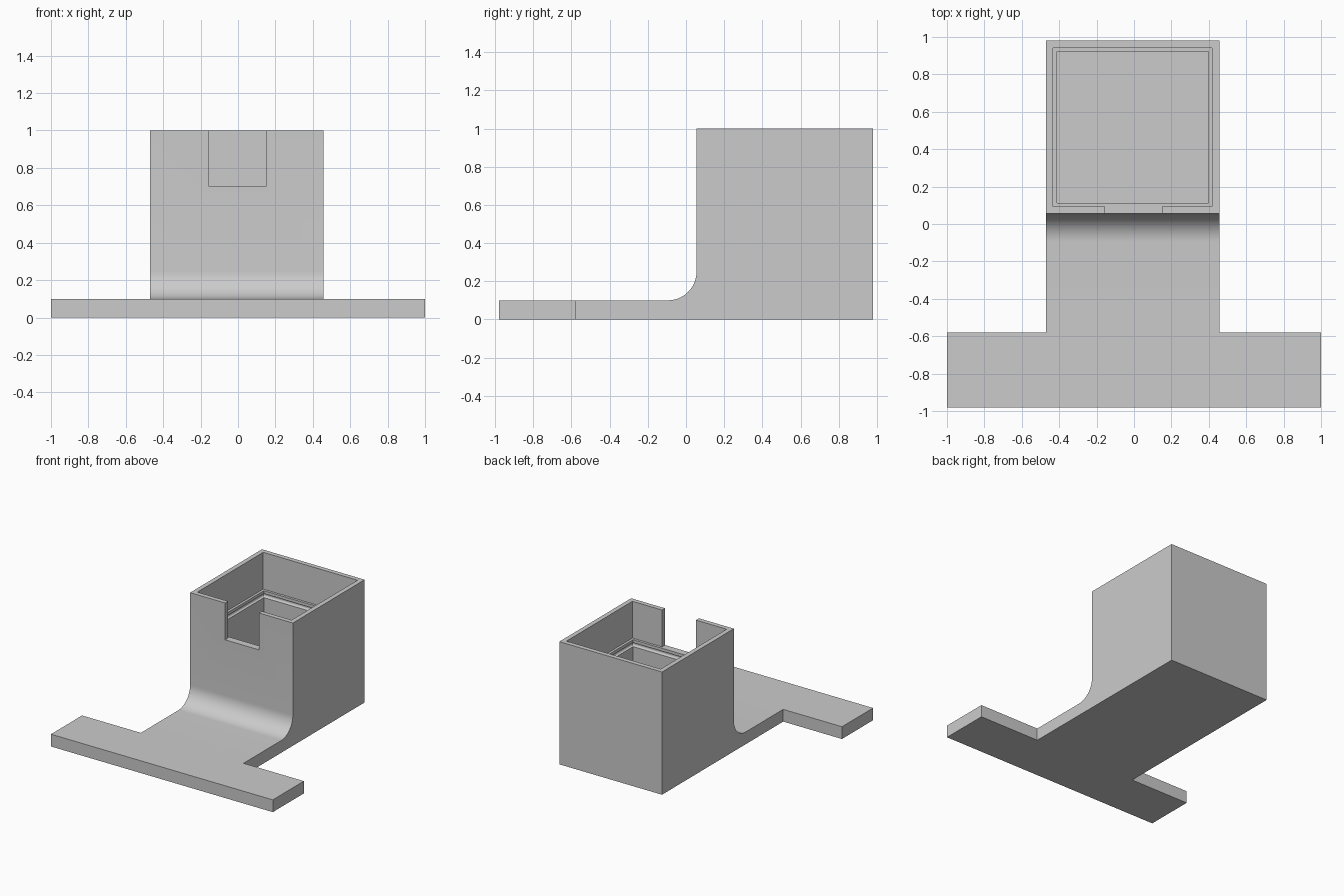
import bpy, bmesh, math
from mathutils import Vector

cube = bpy.data.objects.get("Cube")
if cube:
    bpy.data.objects.remove(cube, do_unlink=True)

grey = bpy.data.materials.new("light grey")
grey.use_nodes = True
colour = (0.6, 0.6, 0.6, 1)
grey.diffuse_color = colour
grey.node_tree.nodes["Principled BSDF"].inputs["Base Color"].default_value = colour

X0, X1 = -0.47, 0.456      # sides of the box and stem
Y0, Y1 = 0.055, 0.98       # front and back of the box
PLATE, TOP, LEDGE = 0.1, 1.0, 0.7


def loft(name, rings):
    """Solid through a stack of matching point rings, capped at both ends."""
    bm = bmesh.new()
    loops = [[bm.verts.new(p) for p in ring] for ring in rings]
    n = len(loops[0])
    for a, b in zip(loops, loops[1:]):
        for i in range(n):
            j = (i + 1) % n
            bm.faces.new((a[i], a[j], b[j], b[i]))
    bm.faces.new(loops[0])
    bm.faces.new(loops[-1])
    bmesh.ops.recalc_face_normals(bm, faces=bm.faces)
    mesh = bpy.data.meshes.new(name)
    bm.to_mesh(mesh)
    bm.free()
    mesh.materials.append(grey)
    obj = bpy.data.objects.new(name, mesh)
    bpy.context.collection.objects.link(obj)
    return obj


def rect(x0, x1, y0, y1, z):
    return [(x0, y0, z), (x1, y0, z), (x1, y1, z), (x0, y1, z)]


def box(name, x0, x1, y0, y1, z0, z1):
    return loft(name, [rect(x0, x1, y0, y1, z) for z in (z0, z1)])


def combine(target, other, operation):
    mod = target.modifiers.new(operation.title(), 'BOOLEAN')
    mod.operation, mod.solver, mod.object = operation, 'EXACT', other
    bpy.context.view_layer.objects.active = target
    bpy.ops.object.modifier_apply(modifier=mod.name)
    bpy.data.objects.remove(other, do_unlink=True)


# Stem, fillet and box as one side profile swept across x
R = 0.15
arc = [(Y0 - R + R * math.sin(t), PLATE + R - R * math.cos(t))
       for t in (math.pi / 2 * i / 14 for i in range(15))]
side = [(-0.8, 0), (-0.8, PLATE)] + arc + [(Y0, TOP), (Y1, TOP), (Y1, 0)]
holder = loft("box_holder", [[(x, y, z) for y, z in side] for x in (X0, X1)])

# Wide front bar
combine(holder, box("front_bar", -1, 1, -0.98, -0.58, 0, PLATE), 'UNION')

# Cavity: thin upper wall, ledge, rounded groove below the lip, floor
WALL, INNER, r = 0.038, 0.058, 0.016
levels = [(INNER, PLATE)]
levels += [(INNER - r * math.sin(t), LEDGE - 0.04 - r * math.cos(t))
           for t in (math.pi * i / 8 for i in range(9))]
levels += [(INNER, LEDGE), (WALL, LEDGE), (WALL, TOP + 0.1)]
cavity = loft("cavity", [rect(X0 + d, X1 - d, Y0 + d, Y1 - d, z) for d, z in levels])
combine(holder, cavity, 'DIFFERENCE')

# Notch in the front wall, level with the ledge
notch = box("notch", -0.155, 0.15, Y0 - 0.1, Y0 + 0.1, LEDGE, TOP + 0.1)
combine(holder, notch, 'DIFFERENCE')

# Clean coplanar seams and shade the curves smooth
bm = bmesh.new()
bm.from_mesh(holder.data)
bmesh.ops.remove_doubles(bm, verts=bm.verts, dist=1e-5)
bmesh.ops.dissolve_limit(bm, angle_limit=math.radians(0.5), verts=bm.verts, edges=bm.edges)
bm.to_mesh(holder.data)
bm.free()
bpy.ops.object.select_all(action='DESELECT')
holder.select_set(True)
bpy.context.view_layer.objects.active = holder
bpy.ops.object.shade_smooth_by_angle(angle=math.radians(30))
